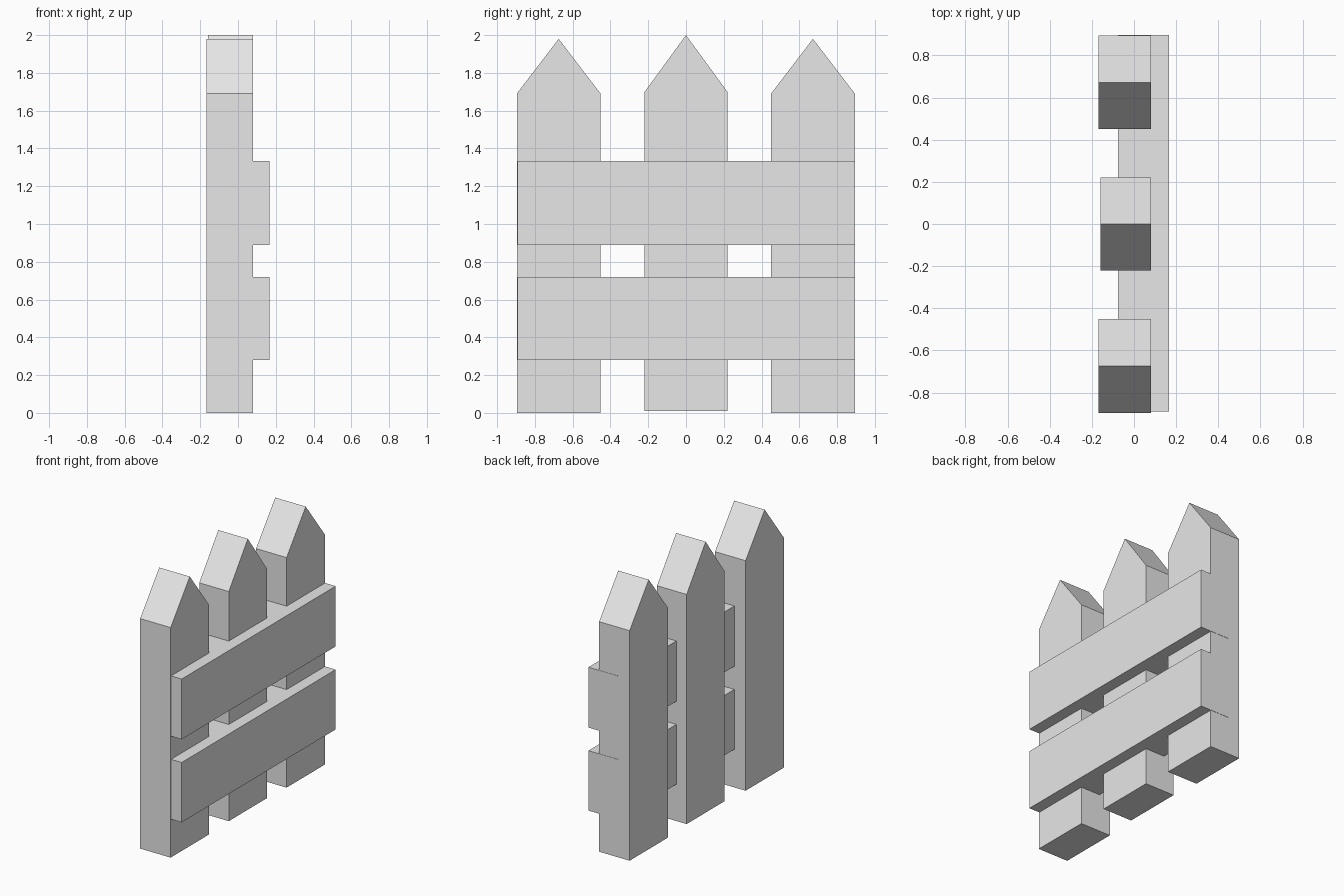
import bpy
import bmesh

if "Cube" in bpy.data.objects:
    bpy.data.objects.remove(bpy.data.objects["Cube"])

paint = bpy.data.materials.new("light_grey")
paint.diffuse_color = (0.8, 0.8, 0.8, 1)
paint.use_nodes = True
paint.node_tree.nodes["Principled BSDF"].inputs["Base Color"].default_value = paint.diffuse_color


def extruded(name, profile, x0, x1):
    """Board made from a (y, z) outline, extruded from x0 to x1."""
    bm = bmesh.new()
    face = bm.faces.new([bm.verts.new((x0, y, z)) for y, z in profile])
    ext = bmesh.ops.extrude_face_region(bm, geom=[face])
    verts = [v for v in ext["geom"] if isinstance(v, bmesh.types.BMVert)]
    bmesh.ops.translate(bm, verts=verts, vec=(x1 - x0, 0, 0))
    bmesh.ops.recalc_face_normals(bm, faces=bm.faces)
    mesh = bpy.data.meshes.new(name)
    bm.to_mesh(mesh)
    bm.free()
    mesh.materials.append(paint)
    obj = bpy.data.objects.new(name, mesh)
    bpy.context.collection.objects.link(obj)
    return obj


def picket(name, y, half, x0, bottom, shoulder, peak):
    """Upright board with a pointed top."""
    extruded(name, [(y - half, bottom), (y + half, bottom), (y + half, shoulder),
                    (y, peak), (y - half, shoulder)], x0, 0.08)


# Pointed upright boards, the middle one slightly raised
picket("front_picket", -0.674, 0.222, -0.168, 0.0, 1.69, 1.98)
picket("middle_picket", 0.0, 0.221, -0.16, 0.01, 1.697, 2.0)
picket("back_picket", 0.672, 0.222, -0.168, 0.0, 1.69, 1.98)

# Horizontal rails let into the pickets
for name, z0, z1 in (("lower_rail", 0.28, 0.72), ("upper_rail", 0.89, 1.333)):
    extruded(name, [(-0.891, z0), (0.896, z0), (0.896, z1), (-0.891, z1)], -0.077, 0.166)
